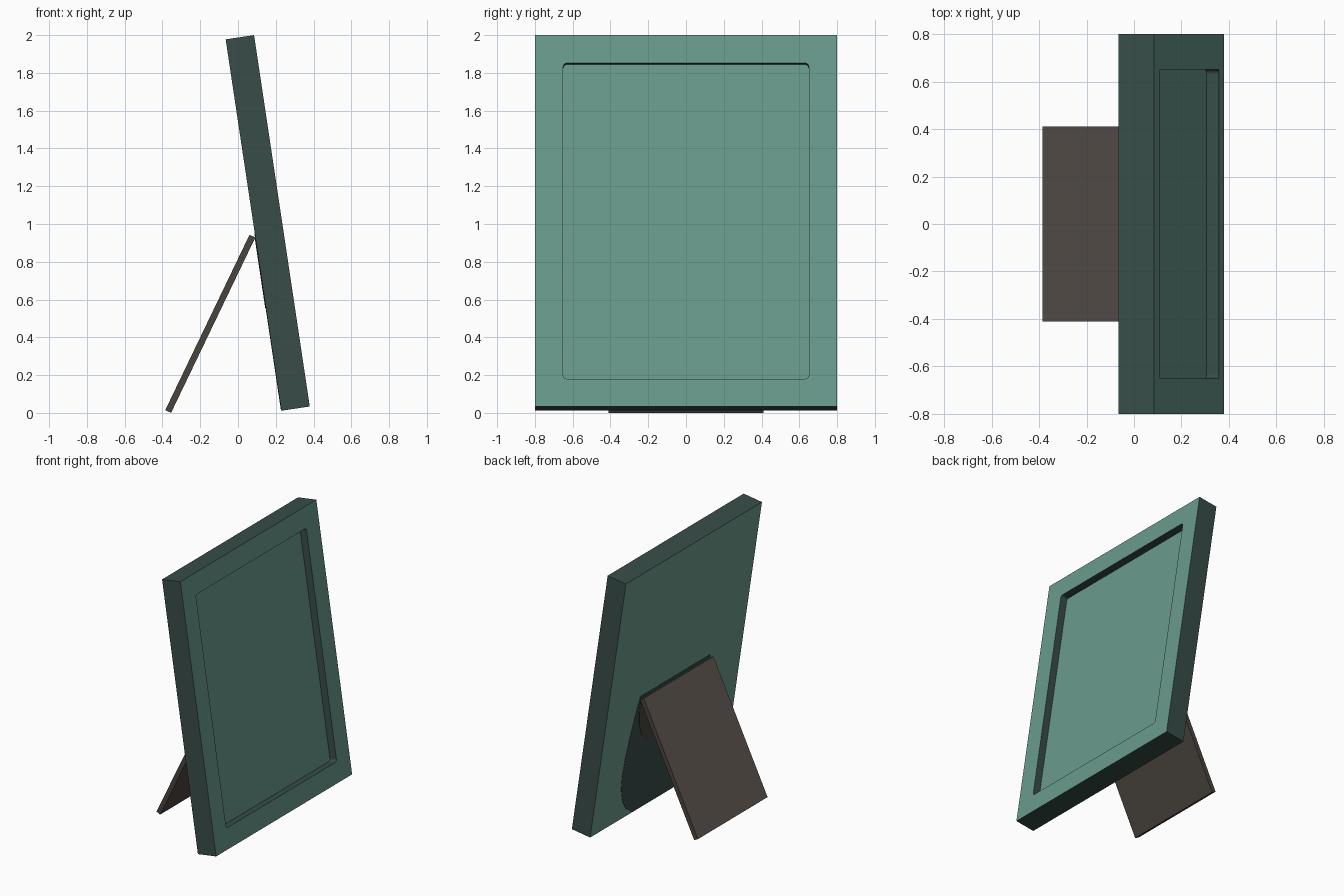
import bpy, bmesh, math
from mathutils import Matrix, Vector

if "Cube" in bpy.data.objects:
    bpy.data.objects.remove(bpy.data.objects["Cube"])


def srgb(r, g, b):
    f = lambda c: (c / 255 / 12.92) if c < 10 else ((c / 255 + 0.055) / 1.055) ** 2.4
    return (f(r), f(g), f(b), 1)


def material(name, rgb):
    m = bpy.data.materials.new(name)
    m.diffuse_color = srgb(*rgb)
    m.use_nodes = True
    m.node_tree.nodes["Principled BSDF"].inputs["Base Color"].default_value = m.diffuse_color
    return m


GREEN = material("soft green", (106, 154, 140))
DARK_GREEN = material("dark green", (56, 77, 72))
BROWN = material("warm brown", (100, 91, 85))
DARK_BROWN = material("dark brown", (73, 68, 62))


def tilted(x, z, ux, uz):
    """Local x -> world y, local y -> up the slope, local z -> towards the front."""
    u = Vector((ux, 0, uz)).normalized()
    y = Vector((0, 1, 0))
    n = y.cross(u)
    m = Matrix((y, u, n)).transposed().to_4x4()
    m.translation = (x, 0, z)
    return m


def finish(name, bm, matrix, mats, rule):
    bmesh.ops.recalc_face_normals(bm, faces=bm.faces)
    bm.normal_update()
    for f in bm.faces:
        f.material_index = rule(f)
    me = bpy.data.meshes.new(name)
    bm.to_mesh(me)
    bm.free()
    for m in mats:
        me.materials.append(m)
    ob = bpy.data.objects.new(name, me)
    ob.matrix_world = matrix
    bpy.context.collection.objects.link(ob)
    return ob


def loop(bm, pts, z):
    return [bm.verts.new((x, y, z)) for x, y in pts]


def walls(bm, a, b):
    for i in range(len(a)):
        j = (i + 1) % len(a)
        bm.faces.new((a[i], a[j], b[j], b[i]))


def rounded_rect(x0, y0, x1, y1, r, n=4):
    pts = []
    for k, (cx, cy) in enumerate(((x1 - r, y1 - r), (x0 + r, y1 - r),
                                  (x0 + r, y0 + r), (x1 - r, y0 + r))):
        for i in range(n + 1):
            a = math.pi / 2 * (k + i / n)
            pts.append((cx + r * math.cos(a), cy + r * math.sin(a)))
    return pts


# frame: leaning slab with a shallow picture recess
W, H, T, DEPTH = 0.80, 1.988, 0.152, 0.054
lean = tilted(0.38, 0.034, -0.295, 1.966)
outer = [(-W, 0), (W, 0), (W, H), (-W, H)]
inner = rounded_rect(-0.65, 0.148, 0.65, 1.838, 0.018)
bm = bmesh.new()
front, back = loop(bm, outer, 0), loop(bm, outer, -T)
rim, floor = loop(bm, inner, 0), loop(bm, inner, -DEPTH)
walls(bm, front, back)
walls(bm, rim, floor)
bm.faces.new(back)
bm.faces.new(floor)
edges = [bm.edges.get((l[i], l[i - 1])) for l in (front, rim) for i in range(len(l))]
bmesh.ops.triangle_fill(bm, edges=edges, use_beauty=True)
finish("picture_frame", bm, lean, [GREEN, DARK_GREEN],
       lambda f: 0 if abs(f.normal.z) > 0.9 else 1)


# thin plates on the back of the frame
def back_plate(name, pts, z, mat):
    bm = bmesh.new()
    a, b = loop(bm, pts, -T + 0.001), loop(bm, pts, -T - z)
    walls(bm, a, b)
    bm.faces.new(a)
    bm.faces.new(b)
    finish(name, bm, lean, [mat], lambda f: 0)


half = [(0.31, 0.002), (0.39, 0.06), (0.45, 0.14), (0.49, 0.25), (0.50, 0.36),
        (0.49, 0.53), (0.46, 0.72), (0.43, 0.87), (0.41, 0.95)]
back_plate("back_panel", half + [(-x, y) for x, y in reversed(half)], 0.002, DARK_GREEN)
half = [(0.25, 0.55), (0.33, 0.62), (0.38, 0.72), (0.40, 0.82), (0.405, 0.92)]
back_plate("back_lining", half + [(-x, y) for x, y in reversed(half)], 0.004, DARK_BROWN)

# easel leg: flat board propping the frame up
L, HT = 1.03, 0.017
pts = [(-0.41, 0), (0.41, 0), (0.41, L), (-0.41, L)]
bm = bmesh.new()
a, b = loop(bm, pts, HT), loop(bm, pts, -HT)
walls(bm, a, b)
bm.faces.new(a)
bm.faces.new(b)
finish("easel_leg", bm, tilted(-0.3697, 0.0075, 0.433, 0.901),
       [BROWN, DARK_BROWN, DARK_GREEN],
       lambda f: 2 if f.normal.y > 0.9 else 0 if f.normal.z < -0.9 else 1)
